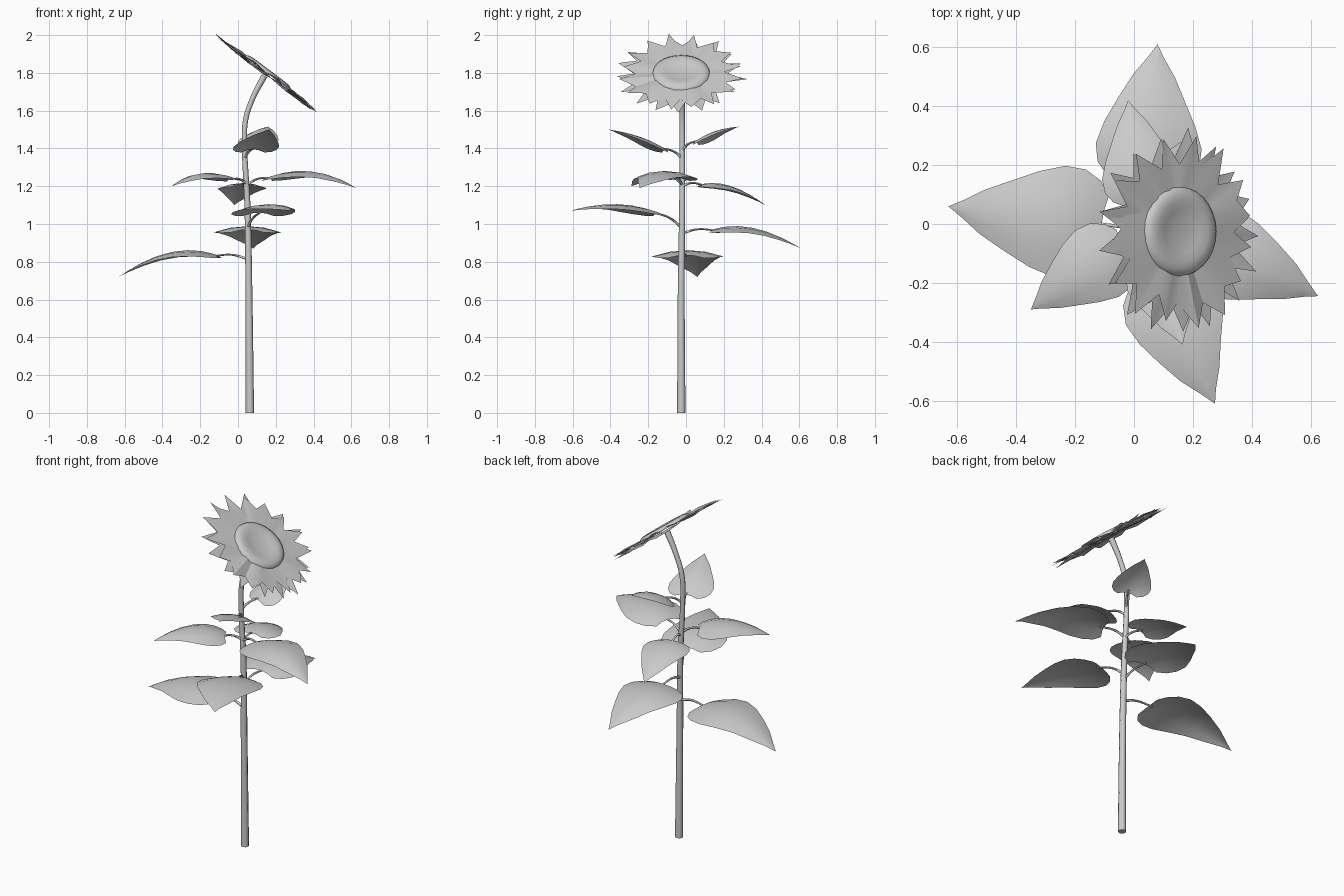
import bpy, math, random
from mathutils import Vector, Matrix

random.seed(4)
if "Cube" in bpy.data.objects:
    bpy.data.objects.remove(bpy.data.objects["Cube"])

grey = bpy.data.materials.new("plain grey")
grey.use_nodes = True
grey.diffuse_color = (0.6, 0.6, 0.6, 1)
grey.node_tree.nodes["Principled BSDF"].inputs["Base Color"].default_value = (0.6, 0.6, 0.6, 1)


def add_object(name, mesh, angle=40):
    obj = bpy.data.objects.new(name, mesh)
    bpy.context.collection.objects.link(obj)
    mesh.materials.clear()
    mesh.materials.append(grey)
    bpy.ops.object.select_all(action="DESELECT")
    obj.select_set(True)
    bpy.context.view_layer.objects.active = obj
    bpy.ops.object.shade_smooth_by_angle(angle=math.radians(angle))
    return obj


def add_mesh(name, verts, faces, angle=40):
    mesh = bpy.data.meshes.new(name)
    mesh.from_pydata(verts, [], faces)
    mesh.update()
    return add_object(name, mesh, angle)


def add_tube(name, points, radii, sides=2):
    """Tapered tube along a smooth path."""
    curve = bpy.data.curves.new(name + "_path", "CURVE")
    curve.dimensions = "3D"
    curve.bevel_depth = 1
    curve.bevel_resolution = sides
    curve.use_fill_caps = True
    curve.resolution_u = 4
    spline = curve.splines.new("BEZIER")
    spline.bezier_points.add(len(points) - 1)
    for knot, co, r in zip(spline.bezier_points, points, radii):
        knot.co, knot.radius = co, r
        knot.handle_left_type = knot.handle_right_type = "AUTO"
    helper = bpy.data.objects.new(name + "_path", curve)
    bpy.context.collection.objects.link(helper)
    graph = bpy.context.evaluated_depsgraph_get()
    mesh = bpy.data.meshes.new_from_object(helper.evaluated_get(graph))
    bpy.data.objects.remove(helper)
    return add_object(name, mesh, 60)


# Stem, bending over under the flower head
stem_path = [(0.063, -0.025, 0), (0.057, -0.025, 0.7), (0.05, -0.02, 1.1),
             (0.035, -0.02, 1.42), (0.04, -0.02, 1.55), (0.08, -0.02, 1.67),
             (0.14, -0.023, 1.785)]
add_tube("stem", stem_path, [0.022, 0.018, 0.016, 0.014, 0.014, 0.014, 0.017])

# Leaf outline: distance along the midrib, half width as a share of the widest
outline = [(0, 0.5), (0.07, 0.78), (0.18, 0.96), (0.32, 1), (0.48, 0.86),
           (0.64, 0.64), (0.8, 0.4), (0.92, 0.15), (1, 0.0)]
columns = [-1, -0.5, 0, 0.5, 1]


def add_leaf(name, stem_z, base, mid, tip, half, droop=0.035, roll=0.0):
    base, mid, tip = Vector(base), Vector(mid), Vector(tip)
    along = (tip - base).normalized()
    side = Vector((0, 0, 1)).cross(along).normalized()
    up = along.cross(side)
    side = Matrix.Rotation(roll, 3, along) @ side
    verts, faces = [], []
    for t, w in outline:
        centre = (base * (1 - t) * (1 - 2 * t) + mid * 4 * t * (1 - t)
                  + tip * t * (2 * t - 1))
        for c in columns:
            lobe = -0.05 * half * c * c * (1 - t)
            verts.append(centre + side * (c * w * half) + along * lobe
                         - up * (droop * c * c * w))
    n = len(columns)
    for r in range(len(outline) - 1):
        for c in range(n - 1):
            a = r * n + c
            if r == len(outline) - 2:
                tip_i = (r + 1) * n + n // 2
                faces.append((a, tip_i, a + 1))
            else:
                faces.append((a, a + n, a + n + 1, a + 1))
    # Only one vertex is kept at the point
    last = (len(outline) - 1) * n
    verts = verts[:last] + [verts[last + n // 2]]
    faces = [tuple(min(i, last) for i in f) for f in faces]
    faces = [f[::-1] for f in faces]
    add_mesh(name, verts, faces)
    # Leaf stalk
    start = Vector((0.05 if stem_z < 1.3 else 0.037, -0.022, stem_z))
    bend = start.lerp(base, 0.5) + Vector((0, 0, 0.012))
    add_tube(name + "_stalk", [start, bend, base + along * 0.02],
             [0.008, 0.006, 0.005], 1)


add_leaf("lower_right_leaf", 0.815, (-0.11, 0.0, 0.835), (-0.36, 0.02, 0.85),
         (-0.63, 0.06, 0.72), 0.19)
add_leaf("lower_back_leaf", 0.95, (0.05, 0.14, 0.97), (0.055, 0.36, 0.978),
         (0.08, 0.61, 0.87), 0.18)
add_leaf("lower_front_leaf", 0.98, (0.11, -0.15, 1.06), (0.165, -0.37, 1.105),
         (0.275, -0.61, 1.07), 0.175)
add_leaf("middle_left_leaf", 1.21, (0.16, -0.06, 1.245), (0.39, -0.135, 1.278),
         (0.625, -0.245, 1.19), 0.16)
add_leaf("middle_right_leaf", 1.21, (-0.03, -0.08, 1.24), (-0.19, -0.175, 1.268),
         (-0.35, -0.29, 1.2), 0.135, 0.03)
add_leaf("middle_back_leaf", 1.2, (0.03, 0.08, 1.21), (0.01, 0.24, 1.2),
         (-0.02, 0.42, 1.1), 0.13, 0.03)
add_leaf("upper_back_leaf", 1.39, (0.09, 0.05, 1.435), (0.12, 0.15, 1.49),
         (0.16, 0.28, 1.515), 0.11, 0.03)
add_leaf("upper_front_leaf", 1.35, (0.08, -0.11, 1.395), (0.11, -0.24, 1.46),
         (0.165, -0.41, 1.5), 0.125, 0.03)

# Flower head frame: tipped towards the model's left
head = Matrix.Translation((0.155, -0.025, 1.797)) @ Matrix.Rotation(math.atan2(0.6, 0.8), 4, "Y")


def add_petals(name, count, tip_r, valley_r, lift, turn):
    """Jagged ring of pointed petals."""
    verts, faces = [], []
    total = count * 2
    for i in range(total):
        a = math.tau * (i + turn) / total + random.uniform(-0.03, 0.03)
        pointed = i % 2
        r = (tip_r if pointed else valley_r) + random.uniform(-0.025, 0.015)
        z = lift + random.uniform(-0.012, 0.012)
        for radius, height in ((0.1, lift), (r, z)):
            verts.append(head @ Vector((radius * math.cos(a), radius * math.sin(a), height)))
    for i in range(total):
        j = (i + 1) % total
        faces.append((2 * i, 2 * i + 1, 2 * j + 1, 2 * j))
    add_mesh(name, verts, faces, 30)


add_petals("upper_petals", 16, 0.325, 0.25, 0.004, 0)
add_petals("lower_petals", 17, 0.34, 0.25, -0.006, 0.9)

# Seed disc: rounded rim with a dished middle
profile = [(0.152, 0.0), (0.148, 0.01), (0.13, 0.019), (0.105, 0.021), (0.075, 0.014), (0.04, 0.008)]
segments = 28
disc_verts, disc_faces = [], []
for r, z in profile:
    for k in range(segments):
        a = math.tau * k / segments
        disc_verts.append(head @ Vector((r * math.cos(a), r * math.sin(a), z)))
for p in range(len(profile) - 1):
    for k in range(segments):
        m = (k + 1) % segments
        a, b = p * segments, (p + 1) * segments
        disc_faces.append((a + k, a + m, b + m, b + k))
disc_faces.append(tuple(range((len(profile) - 1) * segments, len(profile) * segments)))
add_mesh("seed_disc", disc_verts, disc_faces, 60)
